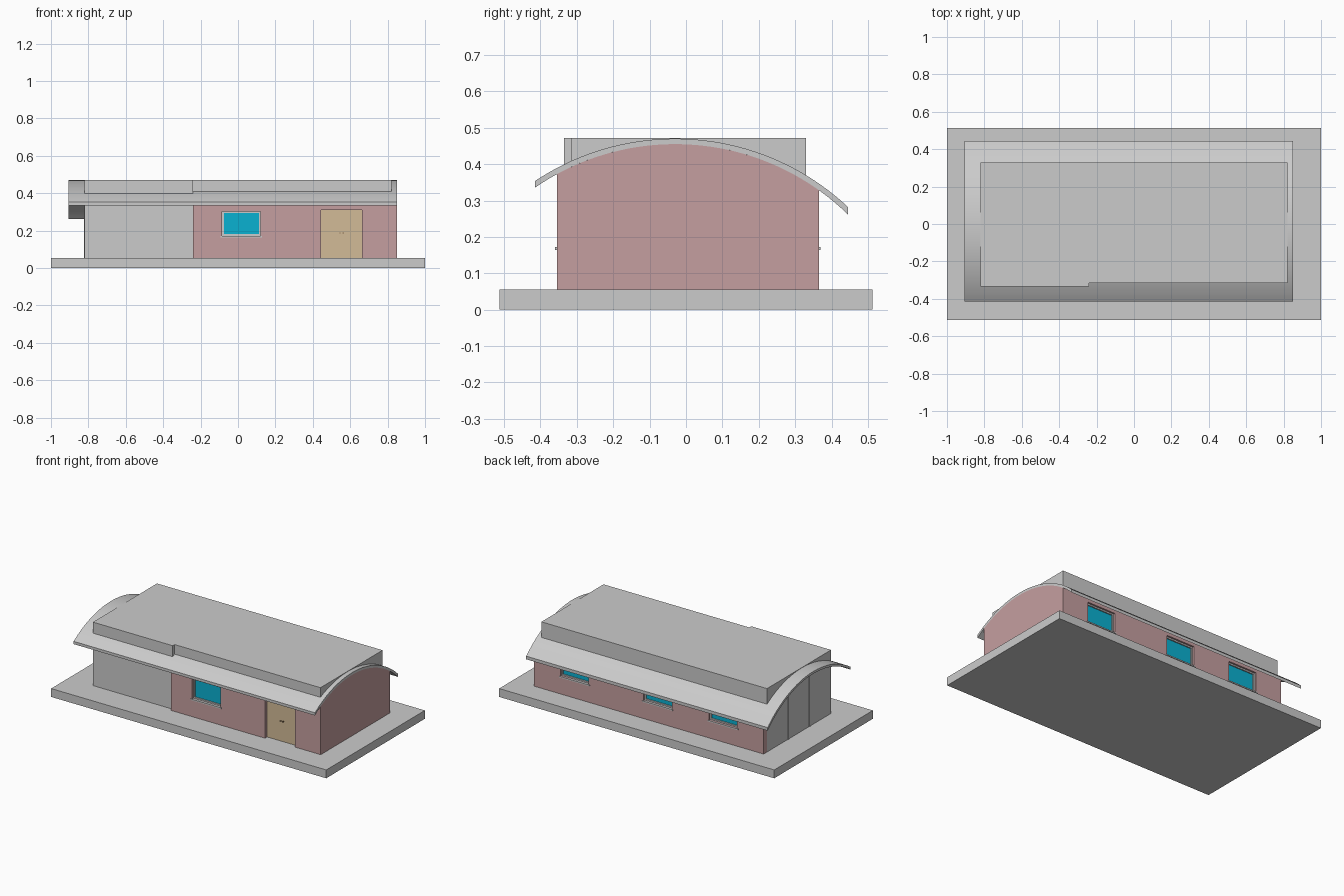
import bpy, bmesh, math

if "Cube" in bpy.data.objects:
    bpy.data.objects.remove(bpy.data.objects["Cube"])


def material(name, rgb):
    m = bpy.data.materials.new(name)
    m.diffuse_color = (*rgb, 1)
    m.use_nodes = True
    m.node_tree.nodes["Principled BSDF"].inputs["Base Color"].default_value = m.diffuse_color
    return m


GREY = material("light grey", (0.60, 0.60, 0.60))
BRICK = material("dusty pink brick", (0.56, 0.345, 0.35))
GLASS = material("cyan glass", (0.003, 0.44, 0.64))
WOOD = material("tan wood", (0.65, 0.50, 0.31))
METAL = material("brown metal", (0.25, 0.15, 0.08))


def prism(name, pts, axis, a, b, mat):
    """Extrude a closed outline: (y, z) points along x, or (x, y) points along z."""
    def put(p, t):
        return (t, p[0], p[1]) if axis == 'x' else (p[0], p[1], t)
    bm = bmesh.new()
    lo = [bm.verts.new(put(p, a)) for p in pts]
    hi = [bm.verts.new(put(p, b)) for p in pts]
    bm.faces.new(lo[::-1])
    bm.faces.new(hi)
    n = len(pts)
    for i in range(n):
        j = (i + 1) % n
        bm.faces.new((lo[i], lo[j], hi[j], hi[i]))
    bmesh.ops.recalc_face_normals(bm, faces=bm.faces)
    me = bpy.data.meshes.new(name)
    bm.to_mesh(me)
    bm.free()
    me.materials.append(mat)
    ob = bpy.data.objects.new(name, me)
    bpy.context.collection.objects.link(ob)
    return ob


def box(name, x0, x1, y0, y1, z0, z1, mat):
    return prism(name, [(x0, y0), (x1, y0), (x1, y1), (x0, y1)], 'z', z0, z1, mat)


def arc(r, y0, y1, n=40):
    """Roof curve, as (y, z) points from y0 to y1."""
    cy, cz = -0.03, -0.225
    a0, a1 = math.asin((y0 - cy) / r), math.asin((y1 - cy) / r)
    return [(cy + r * math.sin(a0 + (a1 - a0) * i / n),
             cz + r * math.cos(a0 + (a1 - a0) * i / n)) for i in range(n + 1)]


def cut(target, x0, x1, y0, y1, z0, z1):
    """Boolean away a box and delete the cutter."""
    c = box("cutter", x0, x1, y0, y1, z0, z1, BRICK)
    c.hide_render = True
    m = target.modifiers.new("cut", 'BOOLEAN')
    m.operation, m.solver, m.object = 'DIFFERENCE', 'EXACT', c
    bpy.context.view_layer.objects.active = target
    bpy.ops.object.modifier_apply(modifier=m.name)
    bpy.data.objects.remove(c)


FRONT, BACK, FLOOR = -0.355, 0.365, 0.055

# Ground slab
box("base_slab", -1, 1, -0.512, 0.512, 0, FLOOR, GREY)

# Curved roof
roof = prism("curved_roof", arc(0.695, -0.415, 0.445) + arc(0.68, -0.415, 0.445)[::-1],
             'x', -0.905, 0.85, GREY)
bpy.context.view_layer.objects.active = roof
roof.select_set(True)
bpy.ops.object.shade_smooth_by_angle(angle=math.radians(30))
roof.select_set(False)

# Plain core block: grey end of the building, rising flat through the roof
prism("core_block", [(-0.82, -0.335), (-0.24, -0.335), (-0.24, -0.315),
                     (0.82, -0.315), (0.82, 0.33), (-0.82, 0.33)],
      'z', FLOOR, 0.472, GREY)

# Brick body with an arched top, cut back where the grey end sits
walls = prism("brick_walls", [(FRONT, FLOOR)] + arc(0.68, FRONT, BACK) + [(BACK, FLOOR)],
              'x', -0.82, 0.85, BRICK)
cut(walls, -1, -0.24, -0.6, 0.33, 0, 0.6)


# Windows: opening, frame, pane and sill
def window(name, cx, face, s):
    """face is the wall plane, s the outward direction in y."""
    x0, x1, z0, z1, t = cx - 0.103, cx + 0.103, 0.172, 0.303, 0.009

    def part(n, a, b, inner, outer, c, d, mat):
        ya, yb = sorted((face + s * inner, face + s * outer))
        box(f"{name}_{n}", a, b, ya, yb, c, d, mat)
    ya, yb = sorted((face - s * 0.028, face + s * 0.05))
    cut(walls, x0, x1, ya, yb, z0, z1)
    part("pane", x0, x1, -0.028, -0.020, z0, z1, GLASS)
    part("frame_left", x0, x0 + t, -0.028, -0.012, z0, z1, GREY)
    part("frame_right", x1 - t, x1, -0.028, -0.012, z0, z1, GREY)
    part("frame_top", x0 + t, x1 - t, -0.028, -0.012, z1 - t, z1, GREY)
    part("frame_bottom", x0 + t, x1 - t, -0.028, -0.012, z0, z0 + t, GREY)
    part("sill", x0 - 0.008, x1 + 0.008, -0.01, 0.005, z0 - 0.008, z0, GREY)


window("front_window", 0.018, FRONT, -1)
for i, cx in enumerate((0.555, -0.05, -0.525)):
    window(f"back_window_{i + 1}", cx, BACK, 1)

# Recessed front door with two knobs
cut(walls, 0.445, 0.663, -0.45, FRONT + 0.03, FLOOR - 0.02, 0.31)
box("front_door", 0.445, 0.663, FRONT + 0.022, FRONT + 0.03, FLOOR, 0.31, WOOD)
for i, x in enumerate((0.545, 0.563)):
    box(f"door_knob_{i + 1}", x - 0.003, x + 0.003, FRONT + 0.014, FRONT + 0.024,
        0.185, 0.191, METAL)

# Slim joint strips dividing the grey end wall into three panels
for i, y in enumerate((-0.113, 0.108)):
    box(f"panel_joint_{i + 1}", -0.824, -0.815, y - 0.005, y + 0.005, FLOOR, 0.44, GREY)
